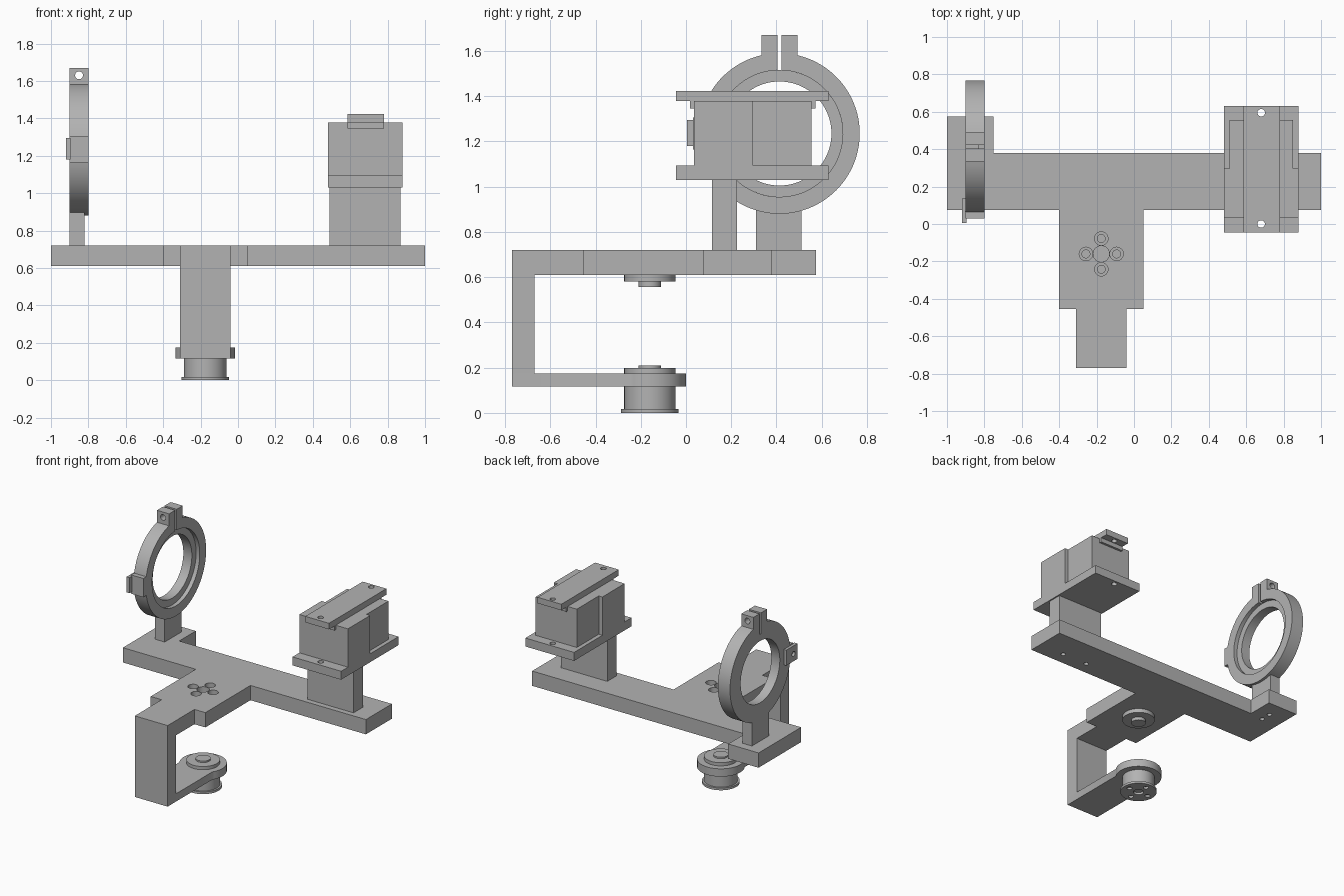
import bpy, bmesh
from math import pi, sin, cos, acos, radians
from mathutils import Matrix, Vector

cube = bpy.data.objects.get("Cube")
if cube:
    bpy.data.objects.remove(cube, do_unlink=True)

GREY = (0.45, 0.45, 0.45, 1)
metal = bpy.data.materials.new("plain_grey")
metal.diffuse_color = GREY
metal.use_nodes = True
metal.node_tree.nodes["Principled BSDF"].inputs["Base Color"].default_value = GREY
parts = []
TURN = {"z": Matrix(), "x": Matrix.Rotation(pi / 2, 4, "Y"), "y": Matrix.Rotation(-pi / 2, 4, "X")}


def finish(name, bm):
    bmesh.ops.recalc_face_normals(bm, faces=bm.faces)
    mesh = bpy.data.meshes.new(name)
    bm.to_mesh(mesh)
    bm.free()
    mesh.materials.append(metal)
    ob = bpy.data.objects.new(name, mesh)
    bpy.context.collection.objects.link(ob)
    parts.append(ob)
    return ob


def box(name, xs, ys, zs):
    bm = bmesh.new()
    bmesh.ops.create_cube(bm, size=1)
    for v in bm.verts:
        v.co = [(a + b) / 2 + c * (b - a) for (a, b), c in zip((xs, ys, zs), v.co)]
    return finish(name, bm)


def prism(name, outline, axis, lo, hi):
    """Extrude a 2D outline along z (x, y points) or along x (y, z points)."""
    bm = bmesh.new()
    place = (lambda p: (*p, lo)) if axis == "z" else (lambda p: (lo, *p))
    face = bm.faces.new([bm.verts.new(place(p)) for p in outline])
    ext = bmesh.ops.extrude_face_region(bm, geom=[face])["geom"]
    step = Vector((0, 0, hi - lo)) if axis == "z" else Vector((hi - lo, 0, 0))
    bmesh.ops.translate(bm, vec=step, verts=[g for g in ext if isinstance(g, bmesh.types.BMVert)])
    return finish(name, bm)


def cylinder(name, centre, radius, length, axis="z", sides=64):
    bm = bmesh.new()
    bmesh.ops.create_cone(bm, cap_ends=True, segments=sides, radius1=radius, radius2=radius,
                          depth=length, matrix=Matrix.Translation(centre) @ TURN[axis])
    return finish(name, bm)


def drill(ob, centre, radius, length, axis="z", sides=32):
    cutter = cylinder("cutter", centre, radius, length, axis, sides)
    parts.remove(cutter)
    cutter.hide_render = True
    mod = ob.modifiers.new("hole", "BOOLEAN")
    mod.operation, mod.solver, mod.object = "DIFFERENCE", "EXACT", cutter
    bpy.context.view_layer.objects.active = ob
    bpy.ops.object.modifier_apply(modifier=mod.name)
    bpy.data.objects.remove(cutter, do_unlink=True)


def arc(cx, cy, r, start, end, n):
    return [(cx + r * cos(start + (end - start) * i / n),
             cy + r * sin(start + (end - start) * i / n)) for i in range(n + 1)]


# Pivot axis shared by the hub parts
PX, PY = -0.175, -0.16
around = [(PX + 0.082 * cos(k * pi / 2), PY + 0.082 * sin(k * pi / 2)) for k in range(4)]

# T-shaped base plate with counterbored hub holes and screw holes beneath the posts
plate = prism("base_plate", [(-1, 0.075), (-0.4, 0.075), (-0.4, -0.455), (-0.31, -0.455),
                             (-0.31, -0.77), (-0.04, -0.77), (-0.04, -0.455), (0.05, -0.455),
                             (0.05, 0.075), (1, 0.075), (1, 0.38), (-0.75, 0.38),
                             (-0.75, 0.575), (-1, 0.575)], "z", 0.61, 0.72)
drill(plate, (PX, PY, 0.7), 0.043, 0.16)
for x, y in around:
    drill(plate, (x, y, 0.71), 0.036, 0.1)
    drill(plate, (x, y, 0.66), 0.021, 0.2)
for x, y in [(0.58, 0.17), (0.79, 0.17), (-0.86, 0.37), (-0.86, 0.45)]:
    drill(plate, (x, y, 0.61), 0.017, 0.12)

# C-shaped arm with rounded lower end
box("arm_upright", (-0.31, -0.04), (-0.77, -0.67), (0.175, 0.61))
a = acos(0.135 / 0.16)
prism("arm_lower", [(-0.31, -0.77), (-0.04, -0.77)] + arc(PX, PY, 0.16, -a, pi + a, 40),
      "z", 0.117, 0.175)

# Upper and lower hubs
cylinder("upper_hub_flange", (PX, PY, 0.595), 0.113, 0.03)
cylinder("upper_hub_boss", (PX, PY, 0.569), 0.05, 0.026)
cylinder("lower_hub_flange", (PX, PY, 0.187), 0.113, 0.024)
cylinder("lower_hub_boss", (PX, PY, 0.204), 0.05, 0.012)
cylinder("wheel_body", (PX, PY, 0.067), 0.113, 0.1)
rim = cylinder("wheel_rim", (PX, PY, 0.0085), 0.127, 0.017)
for x, y in around:
    drill(rim, (x, y, 0), 0.018, 0.06)
drill(rim, (PX, PY, 0), 0.036, 0.06)

# Split clamp ring with two ears
CY, CZ, OUT, IN = 0.413, 1.235, 0.355, 0.28
gap, ear, top = 0.009, 0.08, 1.67
b, c = acos(ear / OUT), acos(gap / IN)
outline = ([(CY + gap, top), (CY + ear, top)] + arc(CY, CZ, OUT, b, -pi - b, 96)
           + [(CY - ear, top), (CY - gap, top)] + arc(CY, CZ, IN, -pi - c, c, 96))
clamp = prism("clamp_ring", outline, "x", -0.9, -0.8)
drill(clamp, (-0.85, CY, 1.63), 0.021, 0.4, "y")
insert = cylinder("ring_insert", (-0.865, CY, CZ), IN, 0.07, "x", 96)
drill(insert, (-0.865, CY, CZ), 0.23, 0.2, "x", 96)

# Side lug of the ring with drilled tab
box("ring_lug", (-0.9, -0.8), (0.03, 0.08), (1.165, 1.305))
tab = box("lug_tab", (-0.92, -0.895), (0.005, 0.135), (1.18, 1.295))
drill(tab, (-0.92, 0.05, CZ), 0.018, 0.04, "x")
box("ring_post", (-0.9, -0.82), (0.31, 0.51), (0.72, 0.9))

# Block mount: post, platform, stepped block and holding strip
box("block_post", (0.49, 0.87), (0.115, 0.225), (0.72, 1.03))
platform = box("platform", (0.48, 0.88), (-0.045, 0.63), (1.03, 1.093))
strip = box("holding_strip", (0.585, 0.78), (-0.045, 0.63), (1.378, 1.423))
for y in (0, 0.595):
    drill(platform, (0.68, y, 1.06), 0.02, 0.2)
    drill(strip, (0.68, y, 1.4), 0.02, 0.2)
block = [(0.48, 0.035), (0.88, 0.035), (0.88, 0.297), (0.85, 0.297),
         (0.85, 0.555), (0.51, 0.555), (0.51, 0.297), (0.48, 0.297)]
prism("mounted_block", block, "z", 1.093, 1.378)
box("strip_lip", (0.585, 0.78), (0.018, 0.572), (1.345, 1.378))

# Smooth the round walls and keep the edges sharp
bpy.ops.object.select_all(action="DESELECT")
for ob in parts:
    ob.select_set(True)
bpy.context.view_layer.objects.active = parts[0]
bpy.ops.object.shade_smooth_by_angle(angle=radians(30))
